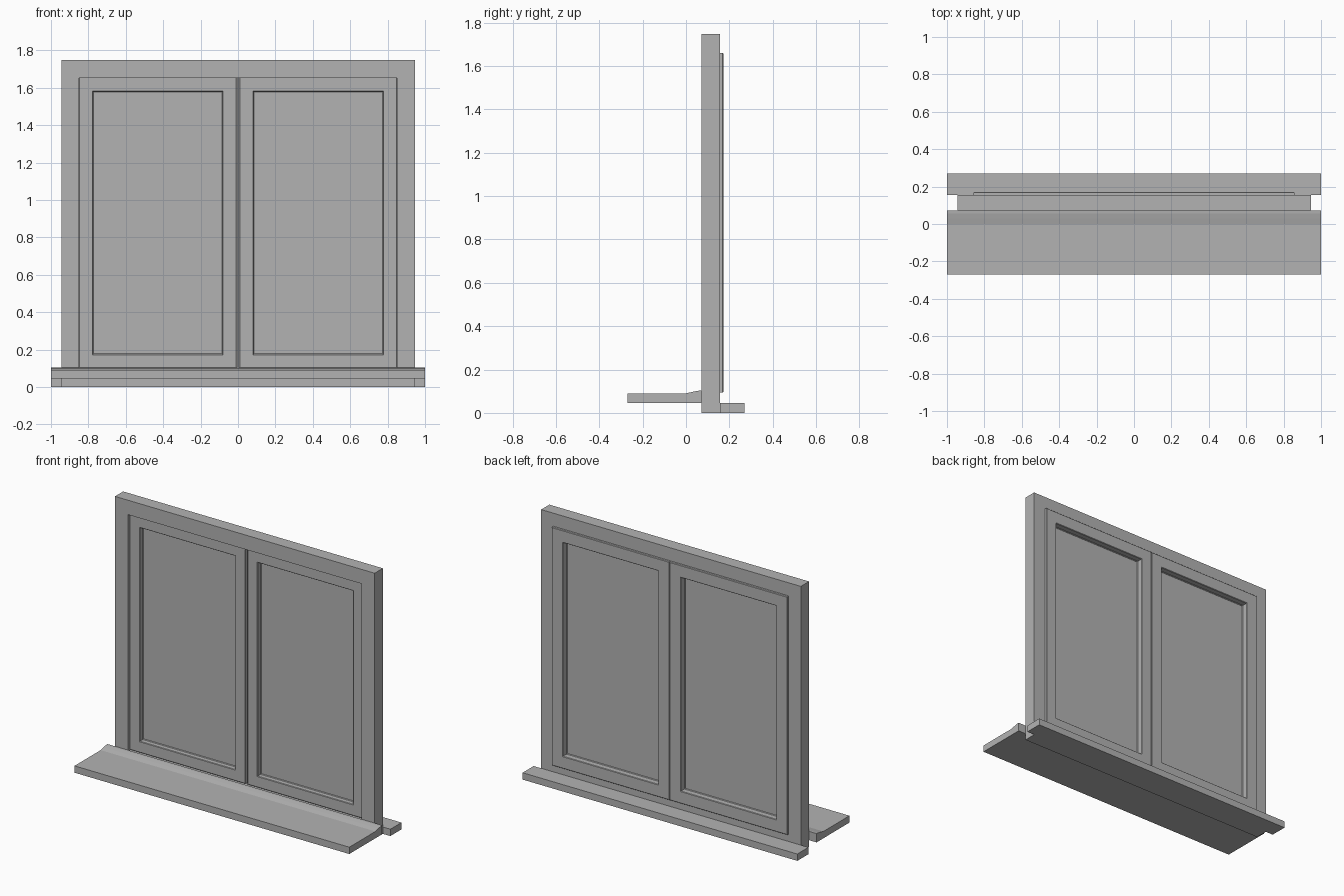
import bpy, bmesh

if "Cube" in bpy.data.objects:
    bpy.data.objects.remove(bpy.data.objects["Cube"], do_unlink=True)

GREY = (0.45, 0.45, 0.45, 1.0)
mat = bpy.data.materials.new("plain grey")
mat.use_nodes = True
mat.diffuse_color = GREY
mat.node_tree.nodes["Principled BSDF"].inputs["Base Color"].default_value = GREY


def finish(bm, name):
    bmesh.ops.recalc_face_normals(bm, faces=bm.faces)
    mesh = bpy.data.meshes.new(name)
    bm.to_mesh(mesh)
    bm.free()
    mesh.materials.append(mat)
    obj = bpy.data.objects.new(name, mesh)
    bpy.context.collection.objects.link(obj)
    return obj


def rail_loop(name, x0, x1, z0, z1, section):
    """Sweep a closed (inset, y) section around a rectangle with mitred corners."""
    bm = bmesh.new()
    rings = []
    for d, y in section:
        corners = [(x0 + d, z0 + d), (x1 - d, z0 + d), (x1 - d, z1 - d), (x0 + d, z1 - d)]
        rings.append([bm.verts.new((x, y, z)) for x, z in corners])
    for i, a in enumerate(rings):
        b = rings[(i + 1) % len(rings)]
        for k in range(4):
            n = (k + 1) % 4
            bm.faces.new((a[k], a[n], b[n], b[k]))
    return finish(bm, name)


def extrude_x(name, x0, x1, profile):
    """Extrude a (y, z) profile along x."""
    bm = bmesh.new()
    face = bm.faces.new([bm.verts.new((x0, y, z)) for y, z in profile])
    res = bmesh.ops.extrude_face_region(bm, geom=[face])
    verts = [v for v in res["geom"] if isinstance(v, bmesh.types.BMVert)]
    bmesh.ops.translate(bm, verts=verts, vec=(x1 - x0, 0, 0))
    return finish(bm, name)


def box_profile(y0, y1, z0, z1):
    return [(y0, z0), (y1, z0), (y1, z1), (y0, z1)]


# Fixed outer frame
FRONT, BACK = 0.071, 0.156
rail_loop("outer_frame", -0.945, 0.945, 0, 1.747,
          [(0, FRONT), (0.095, FRONT), (0.095, BACK), (0, BACK)])

# Opening sashes: lipped over the frame at the back, softened edges
SASH = [(0.010, 0.086), (0.078, 0.086), (0.081, 0.089), (0.081, 0.117),
        (0.085, 0.121), (0.085, 0.131), (0.081, 0.135), (0.081, 0.169),
        (0.078, 0.172), (0.003, 0.172), (0, 0.169), (0, BACK),
        (0.006, BACK), (0.006, 0.090)]
for side, x0, x1 in (("left", 0.001, 0.857), ("right", -0.857, -0.001)):
    rail_loop(side + "_sash", x0, x1, 0.094, 1.661, SASH)
    extrude_x(side + "_pane", x0 + 0.083, x1 - 0.083,
              box_profile(0.122, 0.130, 0.177, 1.578))

# Meeting strip closing the gap between the sashes
extrude_x("meeting_strip", -0.006, 0.006, box_profile(0.110, 0.150, 0.097, 1.655))

# Outside sill with a raised upstand, and inside board
extrude_x("front_sill", -1, 1,
          [(-0.271, 0.045), (FRONT, 0.045), (FRONT, 0.103), (0.055, 0.102),
           (0.03, 0.097), (0, 0.09), (-0.271, 0.09)])
extrude_x("back_board", -1, 1, box_profile(BACK, 0.271, 0, 0.045))
